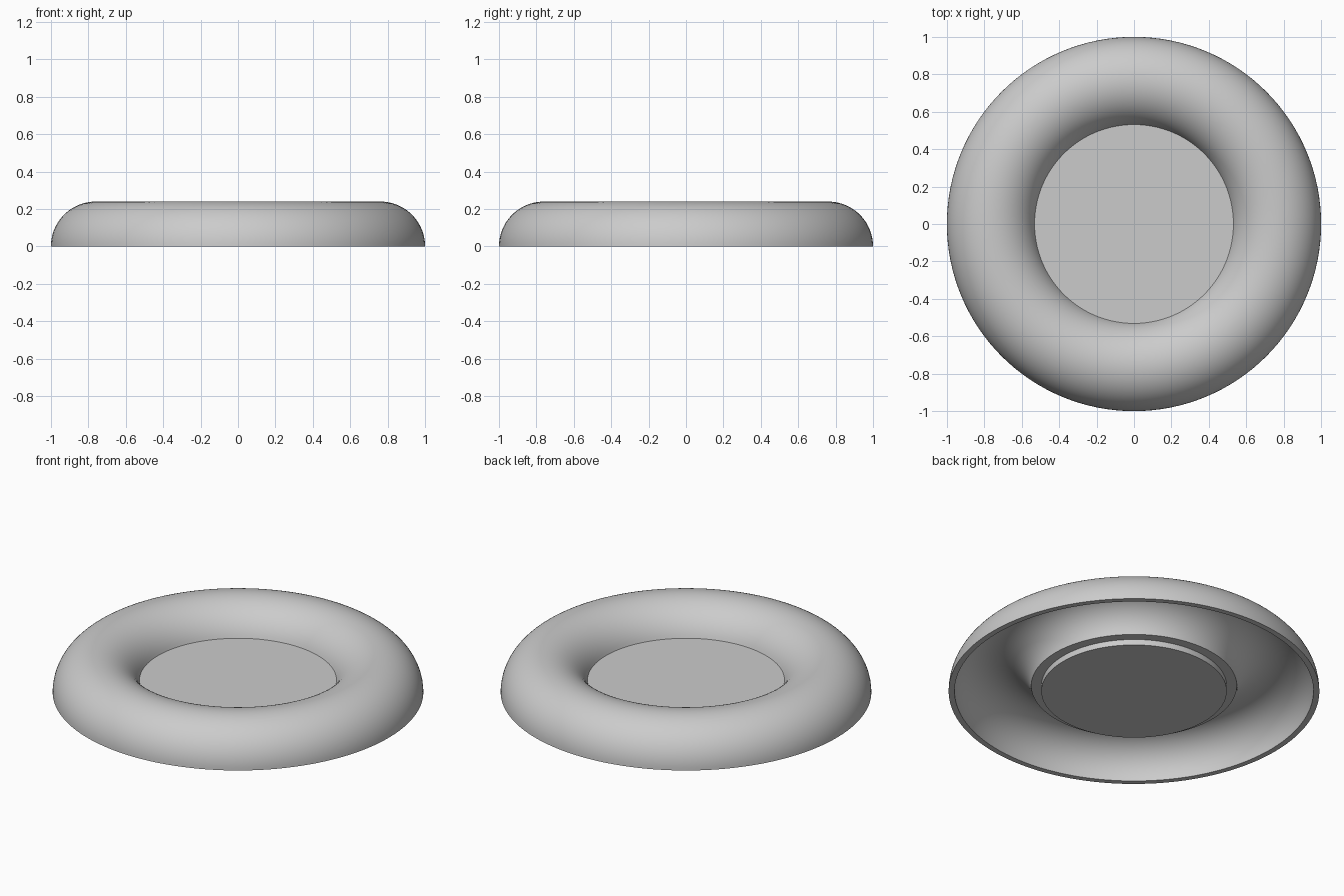
import bpy, bmesh
from math import sin, cos, asin, sqrt, pi, tau
from mathutils import Vector

if "Cube" in bpy.data.objects:
    bpy.data.objects.remove(bpy.data.objects["Cube"])

RING, OUTER, INNER = 0.76, 0.24, 0.208   # tube centre radius, shell radii
STEP, FLOOR, FOOT = 0.034, 0.073, 0.5    # underside step, dish floor, foot radius


def arc(radius, start, end, count):
    """Points on the tube's cross-section between two angles."""
    angles = [start + (end - start) * i / count for i in range(count + 1)]
    return [(RING + radius * cos(a), radius * sin(a)) for a in angles]


# Closed half section: foot, step, hollow underside, rounded top, dish floor
profile = [(0, 0), (FOOT, 0), (FOOT, STEP)]
profile += arc(INNER, pi - asin(STEP / INNER), 0, 32)
profile += arc(OUTER, 0, pi - asin(FLOOR / OUTER), 36)
profile += [(0, FLOOR)]

# Turn the section around the vertical axis
bm = bmesh.new()
verts = [bm.verts.new((x, 0, z)) for x, z in profile]
edges = [bm.edges.new(pair) for pair in zip(verts, verts[1:])]
bmesh.ops.spin(bm, geom=verts + edges, cent=(0, 0, 0), axis=(0, 0, 1),
               angle=tau, steps=128, use_duplicate=False)
bmesh.ops.remove_doubles(bm, verts=bm.verts[:], dist=0.0001)
bmesh.ops.recalc_face_normals(bm, faces=bm.faces[:])
mesh = bpy.data.meshes.new("round_dish")
bm.to_mesh(mesh)
bm.free()
dish = bpy.data.objects.new("round_dish", mesh)
bpy.context.collection.objects.link(dish)

# Plain grey finish
grey = bpy.data.materials.new("light_grey")
grey.use_nodes = True
grey.diffuse_color = (0.6, 0.6, 0.6, 1)
grey.node_tree.nodes["Principled BSDF"].inputs["Base Color"].default_value = (0.6, 0.6, 0.6, 1)
mesh.materials.append(grey)

# Smooth curves with crisp rims
bpy.ops.object.select_all(action="DESELECT")
dish.select_set(True)
bpy.context.view_layer.objects.active = dish
bpy.ops.object.shade_smooth_by_angle(angle=pi / 6)
